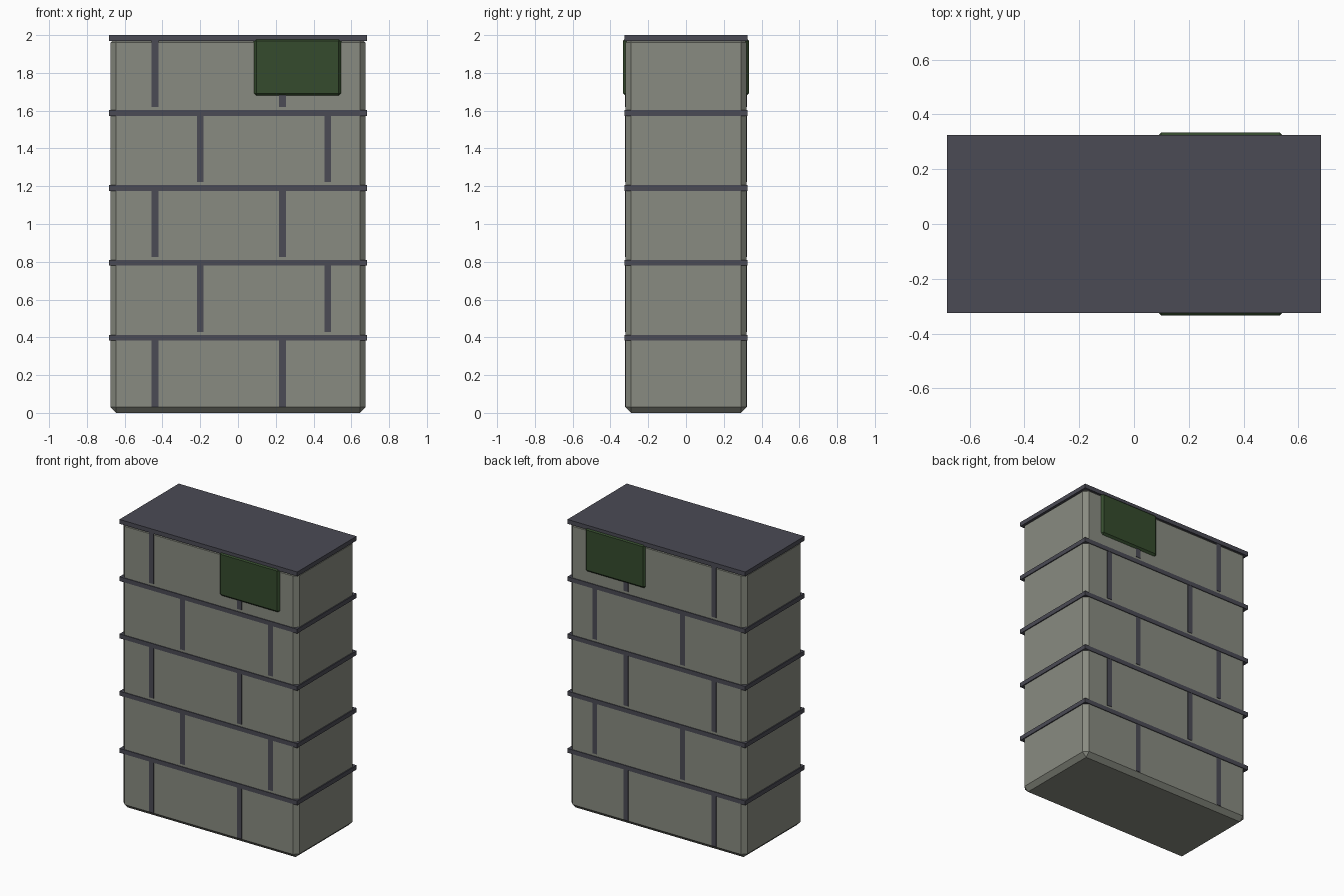
import bpy

cube = bpy.data.objects.get("Cube")
if cube:
    bpy.data.objects.remove(cube, do_unlink=True)


def material(name, rgb):
    mat = bpy.data.materials.new(name)
    mat.use_nodes = True
    colour = (*rgb, 1)
    mat.diffuse_color = colour
    mat.node_tree.nodes["Principled BSDF"].inputs["Base Color"].default_value = colour
    return mat


def box(name, low, high, mat, bevel=0):
    """Axis-aligned box between two corners, optionally chamfered."""
    bpy.ops.mesh.primitive_cube_add(
        size=1, location=[(a + b) / 2 for a, b in zip(low, high)])
    obj = bpy.context.object
    obj.name = name
    obj.scale = [b - a for a, b in zip(low, high)]
    bpy.ops.object.transform_apply(location=False, rotation=False, scale=True)
    obj.data.materials.append(mat)
    if bevel:
        mod = obj.modifiers.new("chamfer", "BEVEL")
        mod.width = bevel
        mod.segments = 1
    return obj


stone = material("weathered stone", (0.25, 0.26, 0.22))
mortar = material("dark mortar", (0.07, 0.07, 0.09))
moss = material("moss green", (0.035, 0.07, 0.026))

ROWS = 5
PITCH = 0.397
BAND = 0.03

# Stone core
box("stone_wall", (-0.675, -0.32, 0), (0.675, 0.32, 1.99), stone, 0.03)

for row in range(ROWS):
    # Horizontal mortar band above each course
    top = 2 - (ROWS - 1 - row) * PITCH
    box(f"mortar_band_{row + 1}", (-0.682, -0.325, top - BAND),
        (0.682, 0.325, top), mortar)

    # Staggered upright joints, running through the wall
    for side, x in zip(("right", "left"), ((-0.2, 0.475) if row % 2 else (-0.44, 0.235))):
        box(f"mortar_joint_{row + 1}_{side}",
            (x - 0.018, -0.323, top - 0.38), (x + 0.018, 0.323, top - 0.025), mortar)

# Moss patch showing on the front and back
box("moss_patch", (0.083, -0.333, 1.677), (0.547, 0.333, 1.985), moss, 0.015)
